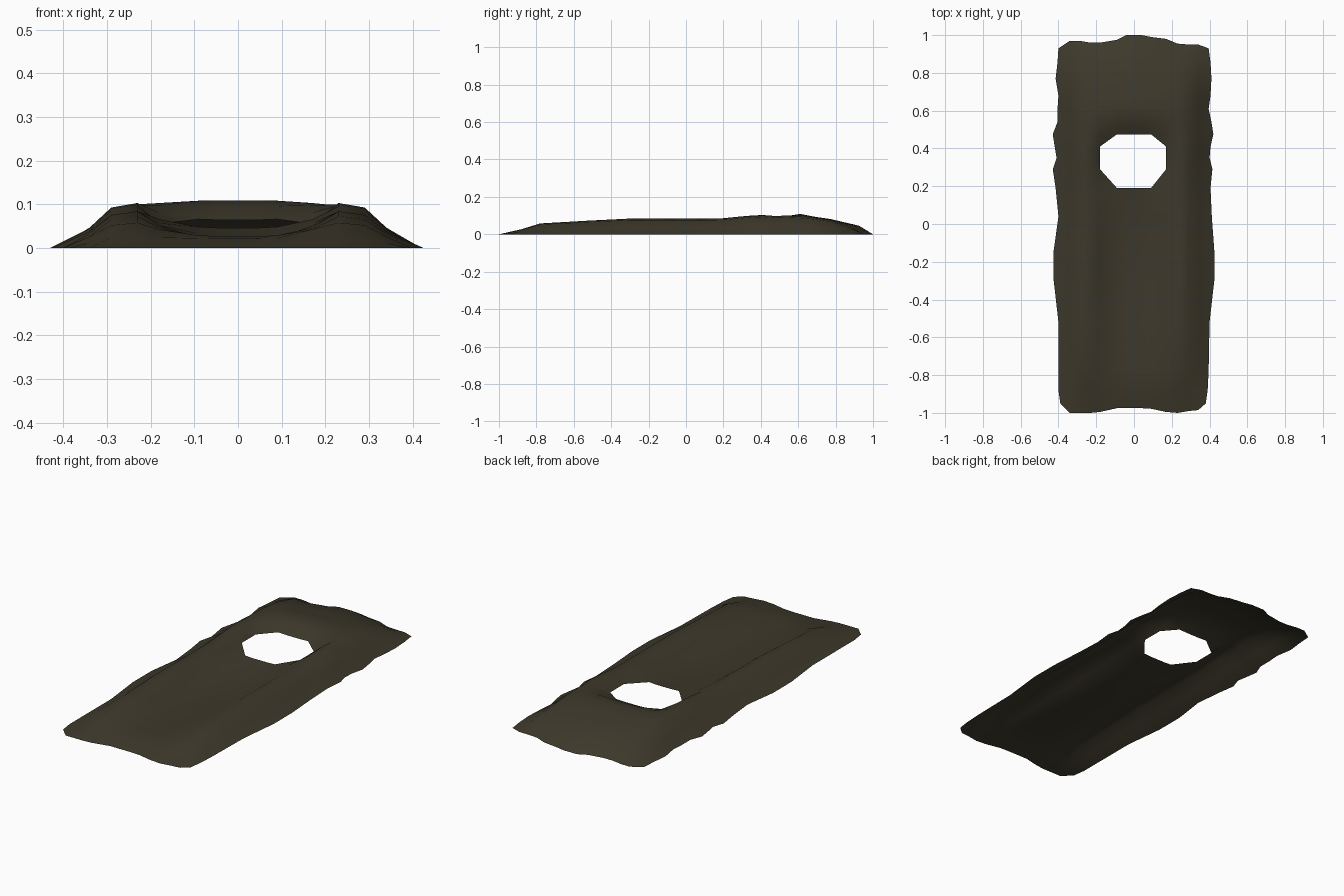
import bpy, bmesh

# Rows front to back: y, left edge, right edge, shoulder height, middle height
ROWS = [
    (-0.95, 0.39, 0.38, 0.000, 0.000),
    (-0.88, 0.40, 0.39, 0.027, 0.022),
    (-0.78, 0.40, 0.395, 0.058, 0.027),
    (-0.52, 0.40, 0.40, 0.073, 0.020),
    (-0.30, 0.425, 0.425, 0.084, 0.018),
    (-0.14, 0.425, 0.425, 0.084, 0.020),
    (0.04, 0.40, 0.412, 0.084, 0.030),
    (0.19, 0.415, 0.405, 0.085, 0.046),
    (0.29, 0.43, 0.415, 0.095, 0.048),
    (0.35, 0.41, 0.40, 0.100, 0.050),
    (0.41, 0.42, 0.405, 0.103, 0.052),
    (0.475, 0.43, 0.42, 0.098, 0.064),
    (0.54, 0.405, 0.41, 0.100, 0.096),
    (0.61, 0.405, 0.395, 0.097, 0.109),
    (0.68, 0.40, 0.405, 0.090, 0.095),
    (0.77, 0.415, 0.41, 0.076, 0.082),
    (0.88, 0.405, 0.405, 0.040, 0.046),
    (0.93, 0.40, 0.395, 0.000, 0.000),
]
# Columns left to right: x, front edge y, back edge y
COLS = [
    (-0.40, -0.95, 0.93), (-0.34, -1.00, 0.97), (-0.29, -1.00, 0.97),
    (-0.23, -1.00, 0.96), (-0.18, -0.995, 0.96), (-0.09, -0.975, 0.975),
    (-0.04, -0.975, 1.00), (0.04, -0.975, 1.00), (0.09, -0.978, 0.99),
    (0.17, -0.995, 0.98), (0.23, -1.00, 0.955), (0.29, -0.99, 0.95),
    (0.34, -0.985, 0.95), (0.40, -0.95, 0.93),
]
# Share of shoulder height and of middle height by column, from edge inwards
SHARE = [(0, 0), (0.45, 0), (0.9, 0), (1, 0), (0.5, 0.5), (0.06, 0.94), (0, 1)]
HOLE_ROWS, HOLE_COLS = (7, 11), (4, 9)


def point(j, i):
    y, left, right, shoulder, middle = ROWS[j]
    x, y_front, y_back = COLS[i]
    if i == 0:
        x = -left
    elif i == len(COLS) - 1:
        x = right
    if j == 0:
        y = y_front
    elif j == len(ROWS) - 1:
        y = y_back
    elif j == len(ROWS) - 2:
        y = y_back - 0.075
    a, b = SHARE[min(i, len(COLS) - 1 - i)]
    z = a * shoulder + b * middle
    # Rim of the hole stays low on its left and right sides
    if i in HOLE_COLS and 8 <= j <= 10:
        z = 0.055
    return x, y, z


# Rumpled earth sheet, open below, with an eight-sided hole
bm = bmesh.new()
grid = [[bm.verts.new(point(j, i)) for i in range(len(COLS))] for j in range(len(ROWS))]
r0, r1 = HOLE_ROWS
c0, c1 = HOLE_COLS
for j in range(len(ROWS) - 1):
    for i in range(len(COLS) - 1):
        quad = [grid[j][i], grid[j][i + 1], grid[j + 1][i + 1], grid[j + 1][i]]
        if r0 <= j < r1 and c0 <= i < c1:
            # Only the outer triangles at the corners of the hole remain
            if j not in (r0, r1 - 1) or i not in (c0, c1 - 1):
                continue
            inner = {(r0, c0): 2, (r0, c1 - 1): 3, (r1 - 1, c1 - 1): 0, (r1 - 1, c0): 1}[(j, i)]
            quad.pop(inner)
        bm.faces.new(quad)
bmesh.ops.delete(bm, geom=[v for v in bm.verts if not v.link_faces], context='VERTS')
for f in bm.faces:
    f.smooth = True

mesh = bpy.data.meshes.new("earth_mound")
bm.to_mesh(mesh)
bm.free()
mound = bpy.data.objects.new("earth_mound", mesh)
bpy.context.collection.objects.link(mound)

# Dark soil
soil = bpy.data.materials.new("dark_soil")
soil.diffuse_color = (0.047, 0.040, 0.024, 1)
mesh.materials.append(soil)
